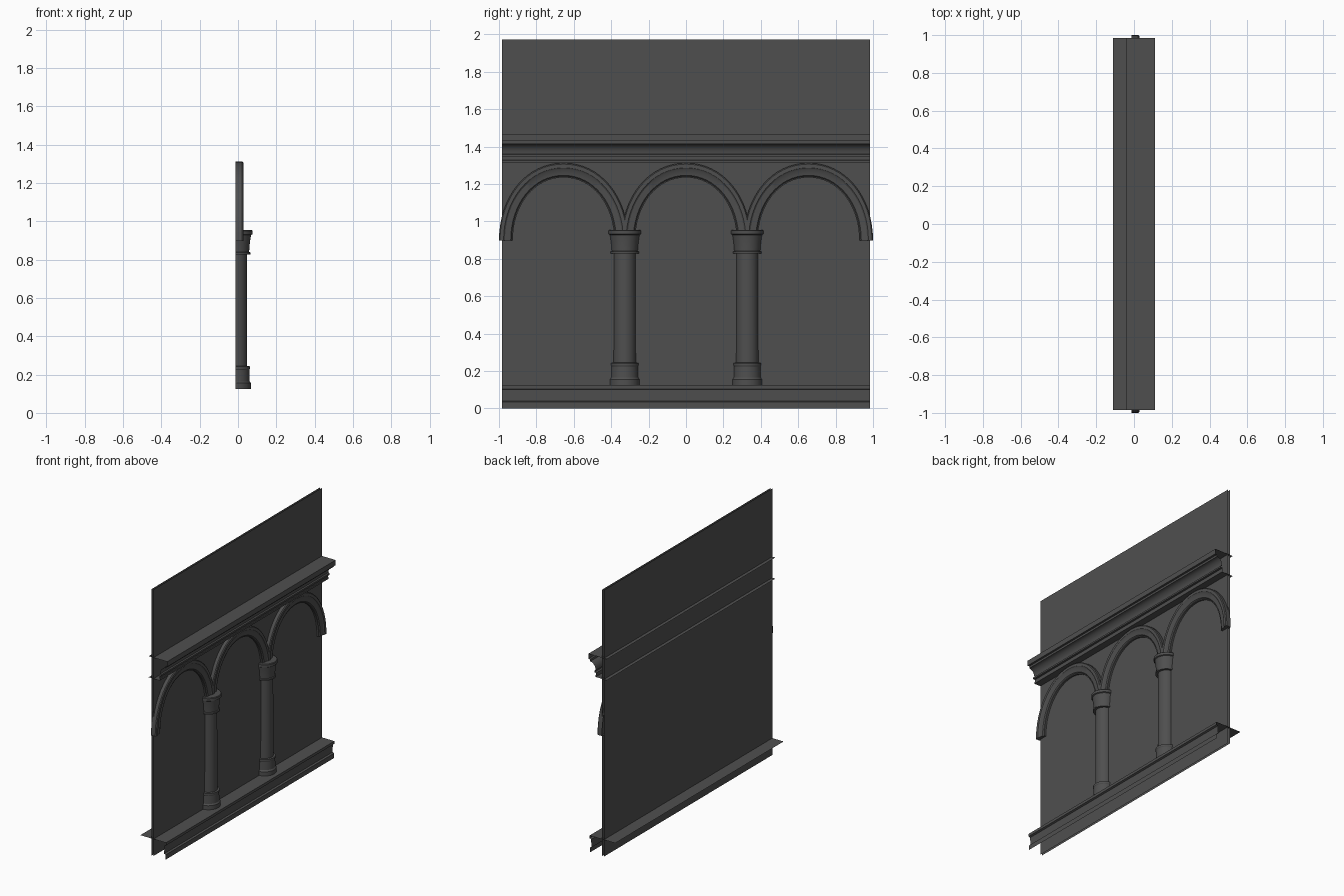
import bpy, bmesh, math

if "Cube" in bpy.data.objects:
    bpy.data.objects.remove(bpy.data.objects["Cube"])

HALF = 0.985      # half length of wall and mouldings
BAY = 0.655       # spacing of the arches
BACK = -0.012     # plane the relief parts start from

STONE = bpy.data.materials.new("dark_stone")
STONE.diffuse_color = (0.078, 0.078, 0.078, 1)
STONE.use_nodes = True
STONE.node_tree.nodes["Principled BSDF"].inputs["Base Color"].default_value = STONE.diffuse_color


def make(name, grid, smooth=True, caps=()):
    """Skin a grid of points (list of equal-length rows) into one object."""
    bm = bmesh.new()
    rows = [[bm.verts.new(p) for p in row] for row in grid]
    for a, b in zip(rows, rows[1:]):
        for i in range(len(a) - 1):
            bm.faces.new((a[i], a[i + 1], b[i + 1], b[i]))
    for i in caps:
        bm.faces.new(rows[i])
    bmesh.ops.remove_doubles(bm, verts=bm.verts, dist=1e-5)
    bmesh.ops.recalc_face_normals(bm, faces=bm.faces)
    me = bpy.data.meshes.new(name)
    bm.to_mesh(me)
    bm.free()
    me.materials.append(STONE)
    ob = bpy.data.objects.new(name, me)
    bpy.context.collection.objects.link(ob)
    if smooth:
        bpy.ops.object.select_all(action='DESELECT')
        ob.select_set(True)
        bpy.context.view_layer.objects.active = ob
        bpy.ops.object.shade_smooth_by_angle(angle=math.radians(30))
    return ob


def moulding(name, profile, smooth=True):
    """Open-ended strip: (x, z) profile run along y."""
    return make(name, [[(x, y, z) for x, z in profile] for y in (-HALF, HALF)], smooth)


# Wall: two thin sheets, open at the edges
moulding("wall_front", [(-0.002, 0), (-0.002, 1.972)], False)
moulding("wall_back", [(-0.017, 0), (-0.017, 1.972)], False)

# Cornice: fascia, cove and lower fillets
cove = [(0.05 + 0.045 * (1 - math.cos(t)), 1.36 + 0.055 * math.sin(t))
        for t in [math.pi / 2 * i / 6 for i in range(6, -1, -1)]]
moulding("cornice", [(-0.042, 1.468), (0.11, 1.468), (0.11, 1.43), (0.095, 1.43)] + cove +
         [(0.06, 1.357), (0.06, 1.345), (0.046, 1.343), (0.046, 1.327),
          (0.05, 1.325), (0.05, 1.312), (-0.042, 1.312)])

# Plinth: shelf passing through the wall, with a recessed face
moulding("plinth", [(-0.11, 0.125), (0.1, 0.125), (0.1, 0.105),
                    (0.087, 0.1), (0.085, 0.04), (0.098, 0.035), (0.098, 0.0)])

# Arches: moulded section swept over a raised half ellipse
section = [(0, BACK), (0, 0.022), (0.006, 0.028), (0.026, 0.028), (0.034, 0.022),
           (0.066, 0.018), (0.072, 0.011), (0.078, 0.011), (0.078, BACK)]
N = 32
for k in (-1, 0, 1):
    rows = []
    for i in range(N + 1):
        t = math.pi * i / N
        c, s = math.cos(t), max(0.0, math.sin(t))
        c = math.copysign(abs(c) ** 0.97, c)
        s = s ** 0.97
        rows.append([(x, k * BAY + (0.345 - 0.95 * d) * c, 0.897 + (0.415 - d) * s)
                     for d, x in section])
    make(f"arch_{k + 2}", rows, caps=(0, -1))

# Columns: half-round lathed base, shaft and capital
lathe = [(0, 0.125), (0.08, 0.125), (0.08, 0.155), (0.073, 0.165), (0.071, 0.225),
         (0.074, 0.23), (0.074, 0.243), (0.06, 0.245), (0.058, 0.828), (0.076, 0.828),
         (0.076, 0.838), (0.07, 0.841), (0.074, 0.89), (0.08, 0.928), (0.087, 0.932),
         (0.087, 0.95), (0.083, 0.955), (0, 0.955)]
for side in (-1, 1):
    rows = []
    for i in range(17):
        a = math.pi * (i / 16 - 0.5)
        rows.append([(BACK + r * math.cos(a), side * BAY / 2 + r * math.sin(a), z)
                     for r, z in lathe])
    make("column_left" if side < 0 else "column_right", rows)
